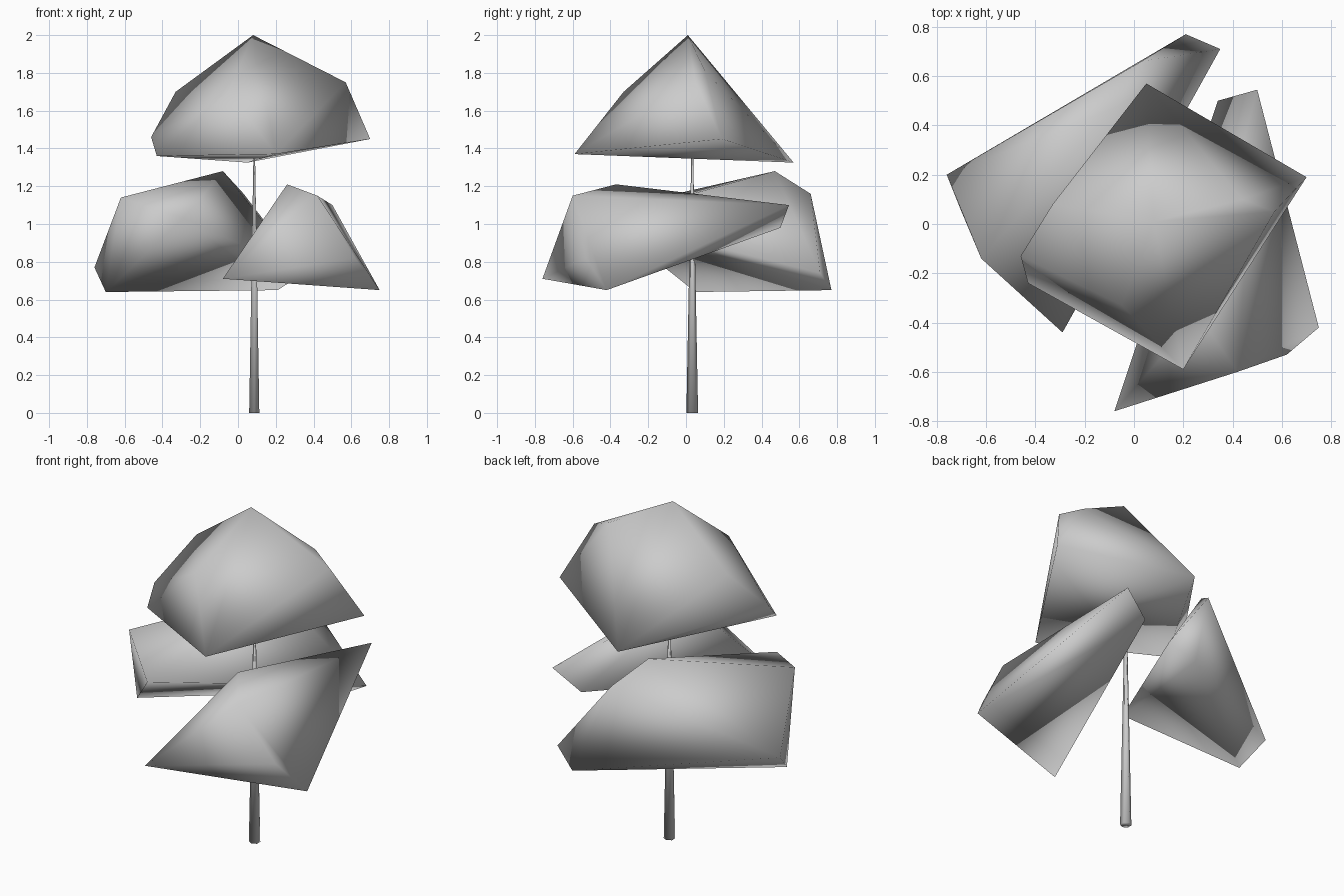
import bpy
import bmesh
from mathutils import Vector

if "Cube" in bpy.data.objects:
    bpy.data.objects.remove(bpy.data.objects["Cube"], do_unlink=True)

# Single pale grey colour
GREY = (0.6, 0.6, 0.6, 1.0)
grey = bpy.data.materials.new("pale_grey")
grey.use_nodes = True
grey.diffuse_color = GREY
grey.node_tree.nodes["Principled BSDF"].inputs["Base Color"].default_value = GREY


def finish(name, bm):
    """Turn a bmesh into a smooth-shaded object."""
    bmesh.ops.recalc_face_normals(bm, faces=bm.faces)
    for face in bm.faces:
        face.smooth = True
    mesh = bpy.data.meshes.new(name)
    bm.to_mesh(mesh)
    bm.free()
    mesh.materials.append(grey)
    obj = bpy.data.objects.new(name, mesh)
    bpy.context.collection.objects.link(obj)
    return obj


def foliage(name, corners):
    """Faceted leaf clump: the convex hull of its corners."""
    bm = bmesh.new()
    for corner in corners:
        bm.verts.new(corner)
    hull = bmesh.ops.convex_hull(bm, input=bm.verts)
    loose = {v for v in hull["geom_interior"] if isinstance(v, bmesh.types.BMVert)}
    bmesh.ops.delete(bm, geom=list(loose), context="VERTS")
    return finish(name, bm)


def tapered_stem(name, base, top, r_base, r_top, sides):
    """Slim tapered trunk between two points."""
    bm = bmesh.new()
    base, top = Vector(base), Vector(top)
    height = (top - base).length
    bmesh.ops.create_cone(bm, cap_ends=True, segments=sides,
                          radius1=r_base, radius2=r_top, depth=height)
    bmesh.ops.translate(bm, verts=bm.verts, vec=(base + top) / 2)
    return finish(name, bm)


# Trunk, running up into the crown
tapered_stem("trunk", (0.086, 0.033, 0), (0.086, 0.033, 1.42), 0.031, 0.004, 6)

# Crown clump: peak, shoulders, then lower rim
foliage("crown_foliage", [
    (0.08, 0.01, 2.0),
    (0.57, 0.05, 1.75), (0.44, 0.10, 1.81),
    (-0.05, -0.33, 1.70), (-0.33, 0.08, 1.70),
    (0.70, 0.19, 1.45), (0.05, 0.57, 1.325),
    (0.20, -0.59, 1.37), (-0.43, -0.24, 1.36), (-0.46, -0.13, 1.46),
])

# Clump on the model's right, leaning back
foliage("right_foliage", [
    (-0.08, 0.47, 1.28), (0.03, 0.66, 1.16),
    (-0.62, -0.14, 1.14), (-0.29, -0.44, 1.03),
    (-0.76, 0.20, 0.77), (-0.70, 0.05, 0.64),
    (0.21, 0.77, 0.65), (0.35, 0.71, 0.74),
])

# Clump on the model's left, leaning forward
foliage("left_foliage", [
    (0.26, -0.37, 1.21), (0.42, -0.60, 1.15),
    (0.50, 0.545, 1.10), (0.34, 0.50, 0.98),
    (0.62, -0.53, 0.82),
    (0.75, -0.42, 0.65), (-0.08, -0.76, 0.71),
])
